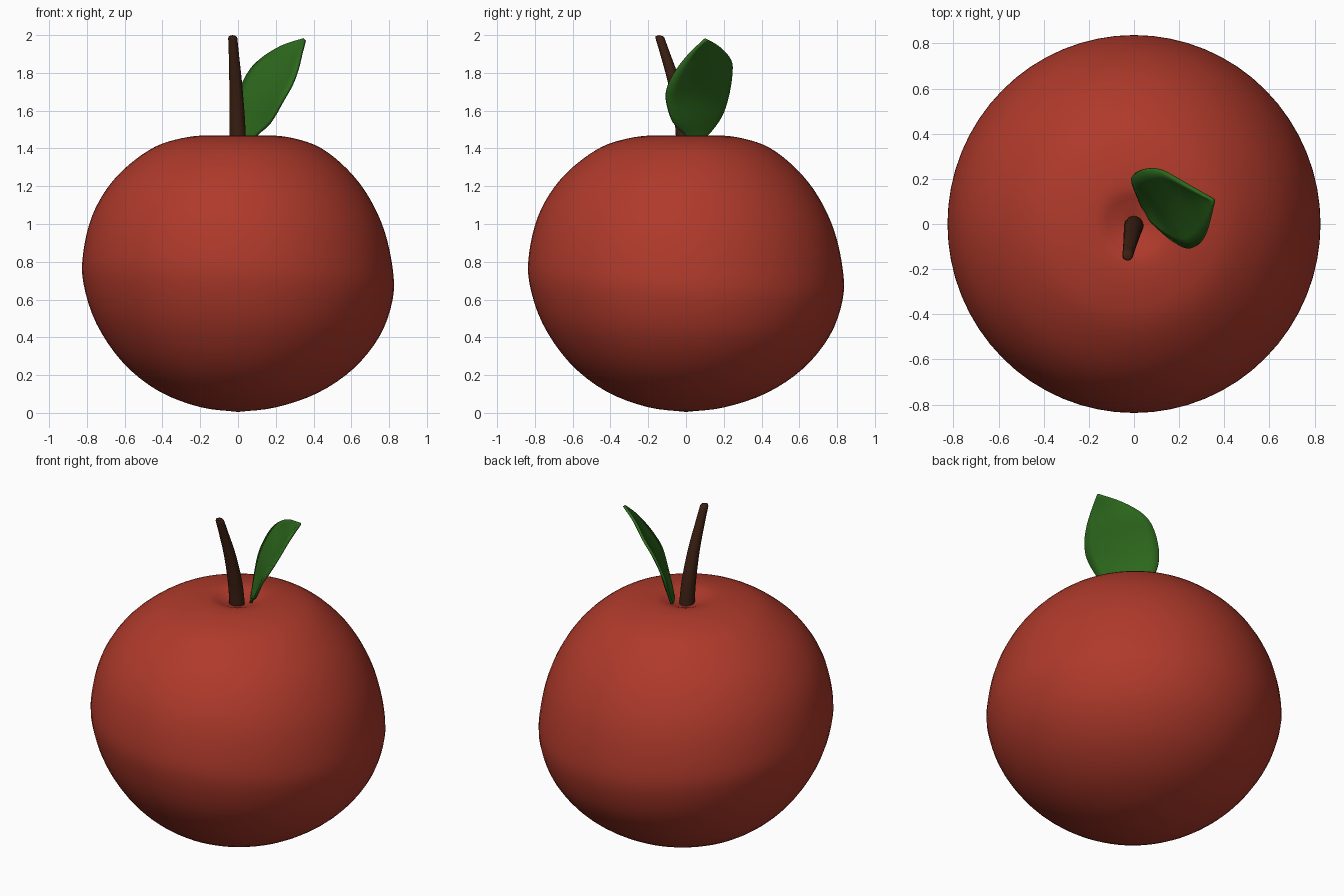
import bpy, bmesh, math
from mathutils import Vector

if "Cube" in bpy.data.objects:
    bpy.data.objects.remove(bpy.data.objects["Cube"])


def spline(pts, steps):
    """Catmull-Rom samples through the points."""
    p = [Vector(q) for q in pts]
    p = [2 * p[0] - p[1]] + p + [2 * p[-1] - p[-2]]
    out = []
    for i in range(1, len(p) - 2):
        a, b, c, d = p[i - 1:i + 3]
        for s in range(steps):
            t = s / steps
            out.append(0.5 * (2 * b + (c - a) * t + (2 * a - 5 * b + 4 * c - d) * t**2
                              + (3 * b - a - 3 * c + d) * t**3))
    return out + [p[-2]]


def finish(name, bm, color):
    bmesh.ops.remove_doubles(bm, verts=bm.verts, dist=1e-5)
    bmesh.ops.recalc_face_normals(bm, faces=bm.faces)
    me = bpy.data.meshes.new(name)
    bm.to_mesh(me)
    bm.free()
    ob = bpy.data.objects.new(name, me)
    bpy.context.collection.objects.link(ob)
    mat = bpy.data.materials.new(name + "_colour")
    mat.diffuse_color = (*color, 1)
    mat.use_nodes = True
    mat.node_tree.nodes["Principled BSDF"].inputs["Base Color"].default_value = mat.diffuse_color
    me.materials.append(mat)
    bpy.ops.object.select_all(action='DESELECT')
    ob.select_set(True)
    bpy.context.view_layer.objects.active = ob
    bpy.ops.object.shade_smooth_by_angle(angle=math.radians(50))
    return ob


def skin(rows, closed):
    """Bridge equal-length rows of points into a quad surface."""
    bm = bmesh.new()
    vs = [[bm.verts.new(c) for c in row] for row in rows]
    n = len(rows[0])
    for r0, r1 in zip(vs, vs[1:]):
        for j in range(n if closed else n - 1):
            k = (j + 1) % n
            bm.faces.new((r0[j], r0[k], r1[k], r1[j]))
    return bm


def ring(center, r, n, sy=1.0):
    return [Vector(center) + Vector((r * math.cos(a), r * sy * math.sin(a), 0))
            for a in (2 * math.pi * i / n for i in range(n))]


# Fruit body: lathed profile, slightly lopsided
profile = [(0, 0.005), (0.2, 0.03), (0.42, 0.11), (0.61, 0.25), (0.75, 0.44), (0.818, 0.64),
           (0.82, 0.8), (0.775, 1.0), (0.69, 1.17), (0.58, 1.3), (0.44, 1.405), (0.3, 1.453),
           (0.17, 1.468), (0.09, 1.445), (0, 1.415)]
rows = [ring((0, 0, z), max(r, 0), 64, 1.013) for r, z in spline(profile, 4)]
for row in rows:
    for v in row:
        v.z -= 0.055 * (v.x + v.y) * math.sin(math.pi * min(max(v.z / 1.47, 0), 1))
finish("fruit_body", skin(rows, True), (0.43, 0.042, 0.024))

# Stem: tapered bent tube (x, y, z, radius) with a rounded tip
path = [(0, -0.005, 1.38, 0.044), (-0.004, -0.02, 1.55, 0.041), (-0.012, -0.06, 1.74, 0.034),
        (-0.022, -0.11, 1.9, 0.027), (-0.028, -0.138, 1.985, 0.024)]
pts = [(Vector((x, y, z)), r) for x, y, z, r in path]
stem_rows = []
for x, y, z, r in [tuple(c) for c in spline(path, 4)]:
    stem_rows.append(ring((x, y, z), r, 20))
tip = Vector(path[-1][:3])
stem_rows += [ring(tip + Vector((-0.001, -0.003, 0.01)), 0.019, 20),
              ring(tip + Vector((-0.001, -0.004, 0.015)), 0, 20)]
stem_rows.insert(0, ring(path[0][:3], 0, 20))
finish("stem", skin(stem_rows, True), (0.045, 0.014, 0.006))

# Leaf: surface between two edge curves, cupped along the midrib
edge_a = [(0.06, 0.035, 1.42), (0.10, -0.01, 1.475), (0.17, -0.07, 1.54), (0.24, -0.105, 1.66),
          (0.285, -0.09, 1.74), (0.315, -0.045, 1.82), (0.335, 0.02, 1.90), (0.355, 0.1, 1.975)]
edge_b = [(0.05, 0.055, 1.42), (0.02, 0.12, 1.48), (-0.005, 0.185, 1.57), (0.0, 0.22, 1.67),
          (0.05, 0.24, 1.79), (0.12, 0.235, 1.87), (0.23, 0.175, 1.94), (0.35, 0.107, 1.98)]
cup = Vector((0.72, 0.53, -0.45))
leaf_rows = []
for a, b in zip(spline(edge_a, 4), spline(edge_b, 4)):
    w = (a - b).length
    leaf_rows.append([a.lerp(b, t / 8) + cup * 0.05 * w * math.sin(math.pi * t / 8)
                      for t in range(9)])
leaf = finish("leaf", skin(leaf_rows, False), (0.026, 0.14, 0.012))
solid = leaf.modifiers.new("thickness", 'SOLIDIFY')
solid.thickness = 0.016
solid.offset = 0
